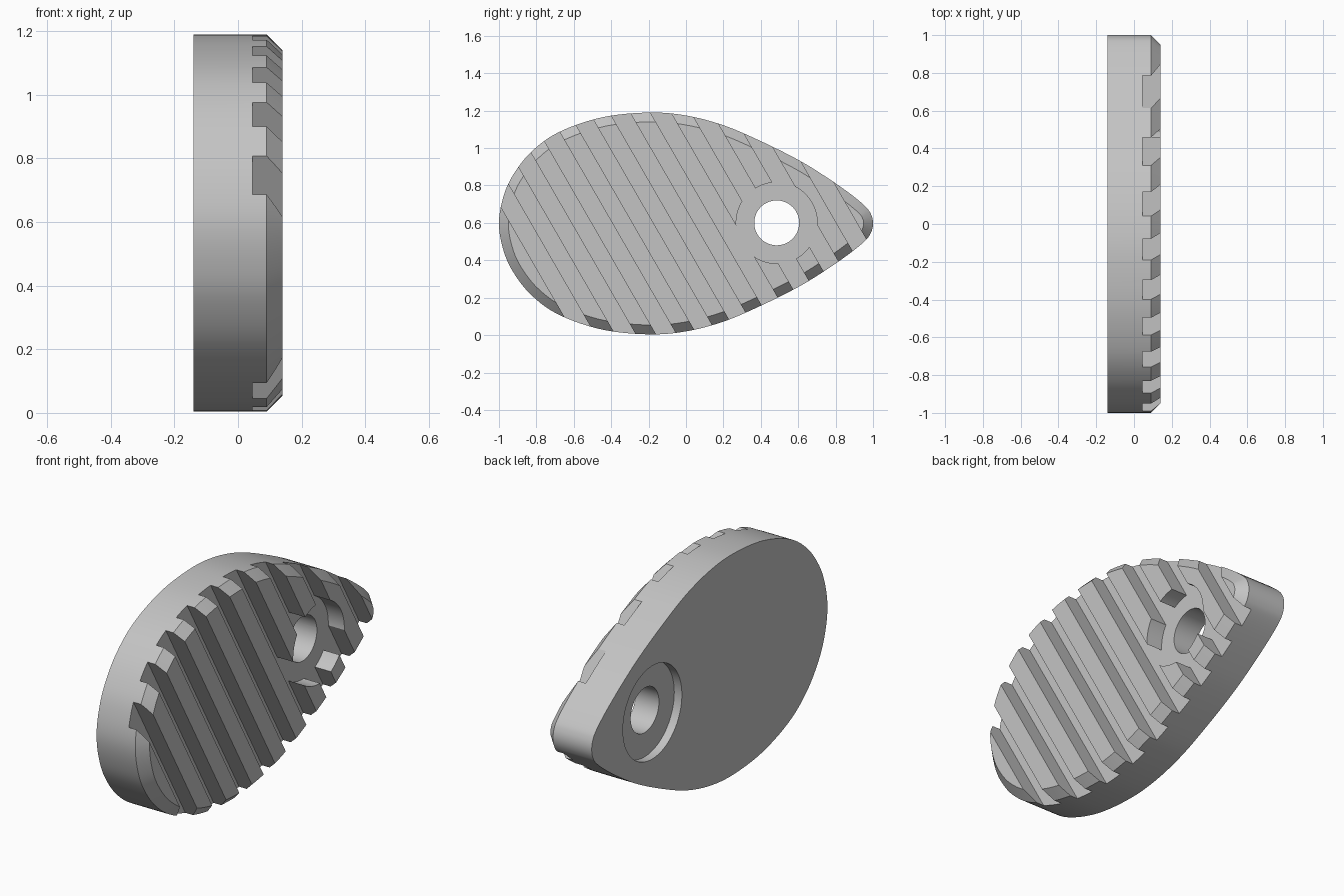
import bpy
import bmesh
import math
from mathutils import Matrix, Vector

if "Cube" in bpy.data.objects:
    bpy.data.objects.remove(bpy.data.objects["Cube"], do_unlink=True)

BACK, RIM, FACE, FLOOR = -0.14, 0.09, 0.14, 0.045   # depths along x
MID_Z = 0.597
HOLE_Y = 0.485
BEVEL = 0.05

grey = bpy.data.materials.new("plain grey")
grey.use_nodes = True
grey.diffuse_color = (0.55, 0.55, 0.55, 1)
grey.node_tree.nodes["Principled BSDF"].inputs["Base Color"].default_value = (0.55, 0.55, 0.55, 1)


def make_object(name, bm):
    bmesh.ops.recalc_face_normals(bm, faces=bm.faces)
    mesh = bpy.data.meshes.new(name)
    bm.to_mesh(mesh)
    bm.free()
    mesh.materials.append(grey)
    obj = bpy.data.objects.new(name, mesh)
    bpy.context.collection.objects.link(obj)
    return obj


def smooth_loop(points, steps):
    """Closed Catmull-Rom curve through the points."""
    n, out = len(points), []
    for i in range(n):
        a, b, c, d = (points[(i + k) % n] for k in (-1, 0, 1, 2))
        for s in range(steps):
            t = s / steps
            out.append(0.5 * (2 * b + (c - a) * t + (2 * a - 5 * b + 4 * c - d) * t**2
                              + (3 * b - a - 3 * c + d) * t**3))
    return out


# Teardrop outline: upper half as (y, half height), mirrored below
half = [(-1, 0), (-.98, .13), (-.93, .25), (-.83, .38), (-.68, .488), (-.45, .567),
        (-.2, .593), (0, .577), (.2, .525), (.4, .44), (.6, .34), (.75, .248),
        (.88, .157), (.96, .09), (.99, .047), (1, 0)]
upper = [Vector(p) for p in half]
lower = [Vector((p.x, -p.y)) for p in reversed(upper[1:-1])]
outline = smooth_loop(upper + lower, 8)

# Outline moved inwards for the bevelled front edge
inset = []
for i, p in enumerate(outline):
    t = (outline[(i + 1) % len(outline)] - outline[i - 1]).normalized()
    inset.append(p + BEVEL * Vector((t.y, -t.x)))

# Body: straight wall, bevel and two flat caps
bm = bmesh.new()
rings = [[bm.verts.new((x, p.x, p.y + MID_Z)) for p in loop]
         for x, loop in ((BACK, outline), (RIM, outline), (FACE, inset))]
for r0, r1 in zip(rings, rings[1:]):
    for i in range(len(r0)):
        j = (i + 1) % len(r0)
        bm.faces.new((r0[i], r0[j], r1[j], r1[i]))
bm.faces.new(rings[0])
bm.faces.new(rings[-1])
body = make_object("ridged_teardrop_body", bm)


def cut(cutter):
    cutter.hide_render = True
    mod = body.modifiers.new(cutter.name, "BOOLEAN")
    mod.operation = "DIFFERENCE"
    mod.solver = "EXACT"
    mod.object = cutter
    bpy.context.view_layer.objects.active = body
    bpy.ops.object.modifier_apply(modifier=mod.name)
    bpy.data.objects.remove(cutter, do_unlink=True)


def bore(name, radius, x0, x1):
    bm = bmesh.new()
    place = Matrix.Translation(((x0 + x1) / 2, HOLE_Y, 0.6)) @ Matrix.Rotation(math.pi / 2, 4, "Y")
    bmesh.ops.create_cone(bm, cap_ends=True, segments=64, radius1=radius, radius2=radius,
                          depth=x1 - x0, matrix=place)
    cut(make_object(name, bm))


# Slanted grooves across the front face
PITCH, WIDTH = 0.218, 0.109
slant = Matrix.Rotation(math.radians(30), 4, "X")
bm = bmesh.new()
for k in range(9):
    base_y = 1.205 - PITCH * k          # where the groove meets the ground
    centre = Vector(((FLOOR + 0.3) / 2, base_y - 0.6 / math.sqrt(3), 0.6))
    size = Matrix.Diagonal((0.3 - FLOOR, WIDTH * math.cos(math.radians(30)), 4, 1))
    bmesh.ops.create_cube(bm, size=1, matrix=Matrix.Translation(centre) @ slant @ size)
cut(make_object("groove_cutter", bm))

# Through hole with a recess on each side
bore("front_recess_cutter", 0.217, FLOOR, 0.3)
bore("back_recess_cutter", 0.25, -0.3, BACK + 0.045)
bore("hole_cutter", 0.12, -0.4, 0.4)

body.select_set(True)
bpy.context.view_layer.objects.active = body
bpy.ops.object.shade_smooth_by_angle(angle=math.radians(25))
